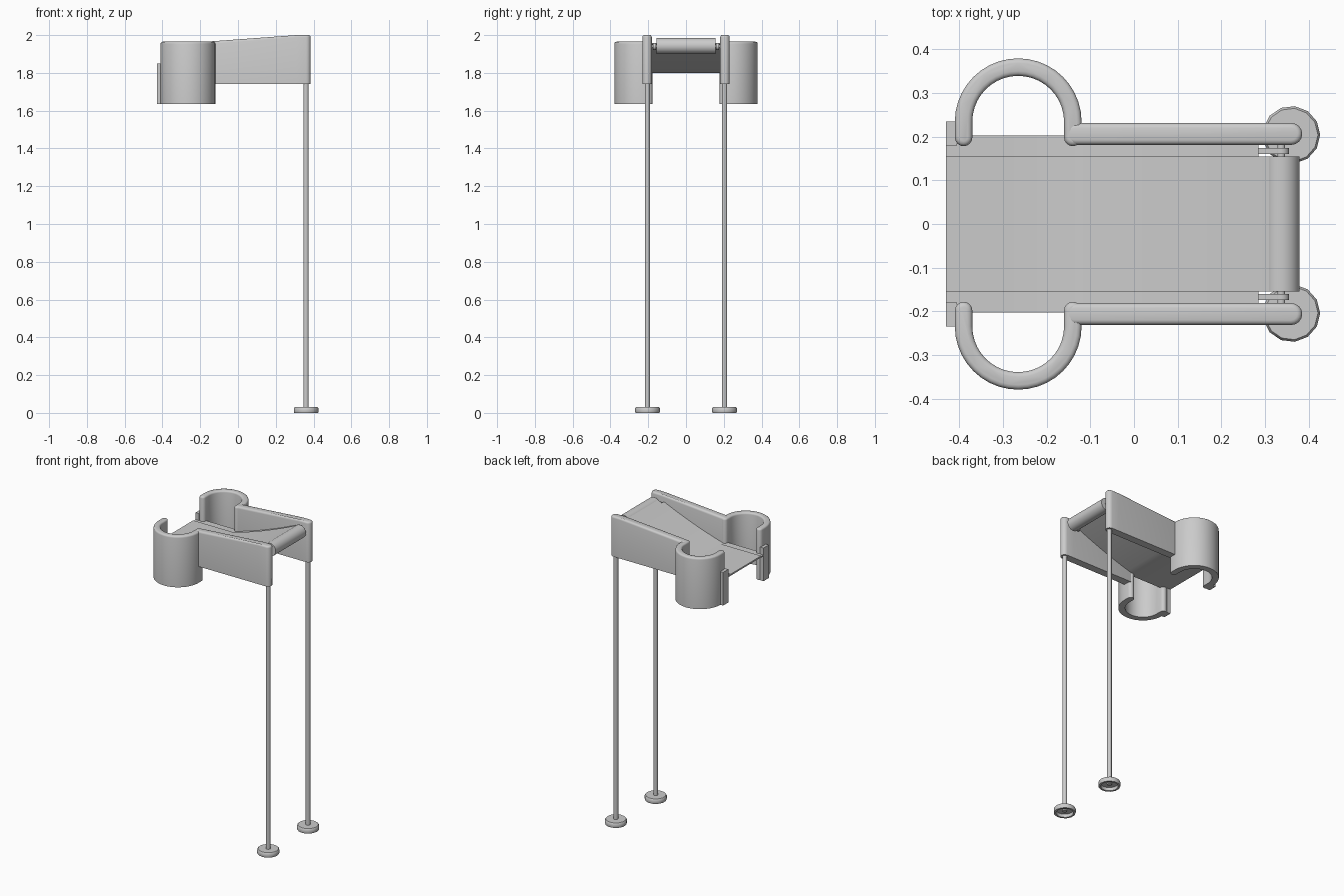
import bpy, bmesh, math
from mathutils import Vector

cube = bpy.data.objects.get("Cube")
if cube:
    bpy.data.objects.remove(cube)

grey = bpy.data.materials.new("plain grey")
grey.use_nodes = True
colour = (0.6, 0.6, 0.6, 1)
grey.diffuse_color = colour
grey.node_tree.nodes["Principled BSDF"].inputs["Base Color"].default_value = colour


def finish(bm, name):
    bmesh.ops.recalc_face_normals(bm, faces=bm.faces)
    mesh = bpy.data.meshes.new(name)
    bm.to_mesh(mesh)
    bm.free()
    mesh.materials.append(grey)
    obj = bpy.data.objects.new(name, mesh)
    bpy.context.collection.objects.link(obj)
    bpy.ops.object.select_all(action='DESELECT')
    obj.select_set(True)
    bpy.context.view_layer.objects.active = obj
    bpy.ops.object.shade_smooth_by_angle(angle=math.radians(35))
    return obj


def outline(path, half):
    """Closed outline around a path, with round ends."""
    pts = [Vector(p) for p in path]
    left, right, caps = [], [], []
    for i, p in enumerate(pts):
        d = (pts[min(i + 1, len(pts) - 1)] - pts[max(i - 1, 0)]).normalized()
        n = Vector((-d.y, d.x)) * half
        left.append(p + n)
        right.append(p - n)
        if i in (0, len(pts) - 1):
            out = d * half * (-1 if i == 0 else 1)
            side = -n if i == 0 else n
            caps.append([p + side * math.cos(a) + out * math.sin(a)
                         for a in (math.pi * k / 8 for k in range(1, 8))])
    return left + caps[1] + right[::-1] + caps[0]


def wall(name, path, half, low, top, side):
    """Upright wall along a plan path with a rounded top edge."""
    bm = bmesh.new()
    face = bm.faces.new([bm.verts.new((p.x, side * p.y, low)) for p in outline(path, half)])
    res = bmesh.ops.extrude_face_region(bm, geom=[face])
    upper = [v for v in res["geom"] if isinstance(v, bmesh.types.BMVert)]
    for v in upper:
        v.co.z = top(v.co.x)
    rim = [e for e in res["geom"] if isinstance(e, bmesh.types.BMEdge)]
    bmesh.ops.bevel(bm, geom=rim, offset=0.011, segments=3, profile=0.5, affect='EDGES')
    return finish(bm, name)


def strip(name, profile, y0, y1):
    """Side profile in x and z, extruded across y."""
    bm = bmesh.new()
    face = bm.faces.new([bm.verts.new((x, y0, z)) for x, z in profile])
    res = bmesh.ops.extrude_face_region(bm, geom=[face])
    for v in res["geom"]:
        if isinstance(v, bmesh.types.BMVert):
            v.co.y = y1
    return finish(bm, name)


def box(name, low, high):
    return strip(name, [(low[0], low[2]), (high[0], low[2]),
                        (high[0], high[2]), (low[0], high[2])], low[1], high[1])


def lathe(name, profile, centre, sides, across=False):
    """Turn a radius and height profile about z, or about y if across."""
    bm = bmesh.new()
    rings = []
    for r, h in profile:
        ring = []
        for k in range(sides):
            a = math.tau * k / sides
            u, v = r * math.cos(a), r * math.sin(a)
            off = Vector((u, h, v)) if across else Vector((u, v, h))
            ring.append(bm.verts.new(Vector(centre) + off))
        rings.append(ring)
    for a, b in zip(rings, rings[1:]):
        for k in range(sides):
            j = (k + 1) % sides
            bm.faces.new((a[k], a[j], b[j], b[k]))
    bm.faces.new(rings[0])
    bm.faces.new(rings[-1])
    return finish(bm, name)


def ramp_line(x):
    """Height of the bed: flat, then a smooth climb to the roller."""
    if x < -0.14:
        return 1.805
    t = (x + 0.14) / 0.46
    return 1.805 + 0.17 * (0.75 * t + 0.25 * t * t)


def sheet(x_end, lift, thick):
    xs = [-0.43, -0.28] + [-0.14 + (x_end + 0.14) * k / 12 for k in range(13)]
    return ([(x, ramp_line(x) + lift) for x in xs]
            + [(x, ramp_line(x) + lift - thick) for x in reversed(xs)])


# Bed sheet, belt and end roller
strip("bed_sheet", sheet(0.285, 0, 0.006), -0.203, 0.203)
strip("belt", sheet(0.32, 0.004, 0.008), -0.155, 0.155)
lathe("roller", [(0.042, -0.155), (0.042, 0.155)], (0.337, 0, 1.943), 32, True)

# Hoop plan: straight lips joined by a half circle
hoop = [(-0.14, 0.198)]
hoop += [(-0.265 + 0.125 * math.cos(math.pi * k / 20),
          0.234 + 0.125 * math.sin(math.pi * k / 20)) for k in range(21)]
hoop += [(-0.39, 0.198)]

for side, word in ((1, "left"), (-1, "right")):
    # Side panel and round holder
    wall(word + "_panel", [(-0.135, 0.206), (0.31, 0.206), (0.36, 0.206)], 0.025, 1.74,
         lambda x: 1.965 + 0.035 * min(1, max(0, (x + 0.14) / 0.45)), side)
    wall(word + "_holder", hoop, 0.02, 1.635, lambda x: 1.965, side)

    # End plate beside the holder lip
    box(word + "_end_plate", (-0.43, side * 0.18, 1.635), (-0.405, side * 0.234, 1.85))

    # Roller bracket and axle
    box(word + "_bracket", (0.28, side * 0.16, 1.925), (0.337, side * 0.174, 1.955))
    lathe(word + "_bracket_disc", [(0.018, side * 0.16), (0.018, side * 0.174)],
          (0.337, 0, 1.94), 20, True)
    lathe(word + "_axle", [(0.009, side * 0.15), (0.009, side * 0.19)],
          (0.337, 0, 1.94), 16, True)

    # Leg and hollow foot
    lathe(word + "_leg", [(0.014, 0.012), (0.014, 1.75)], (0.36, side * 0.204, 0), 20)
    lathe(word + "_foot", [(0.012, 0.02), (0.05, 0.02), (0.052, 0), (0.064, 0),
                           (0.066, 0.006), (0.066, 0.024), (0.061, 0.031), (0.014, 0.031)],
          (0.36, side * 0.204, 0), 13)
